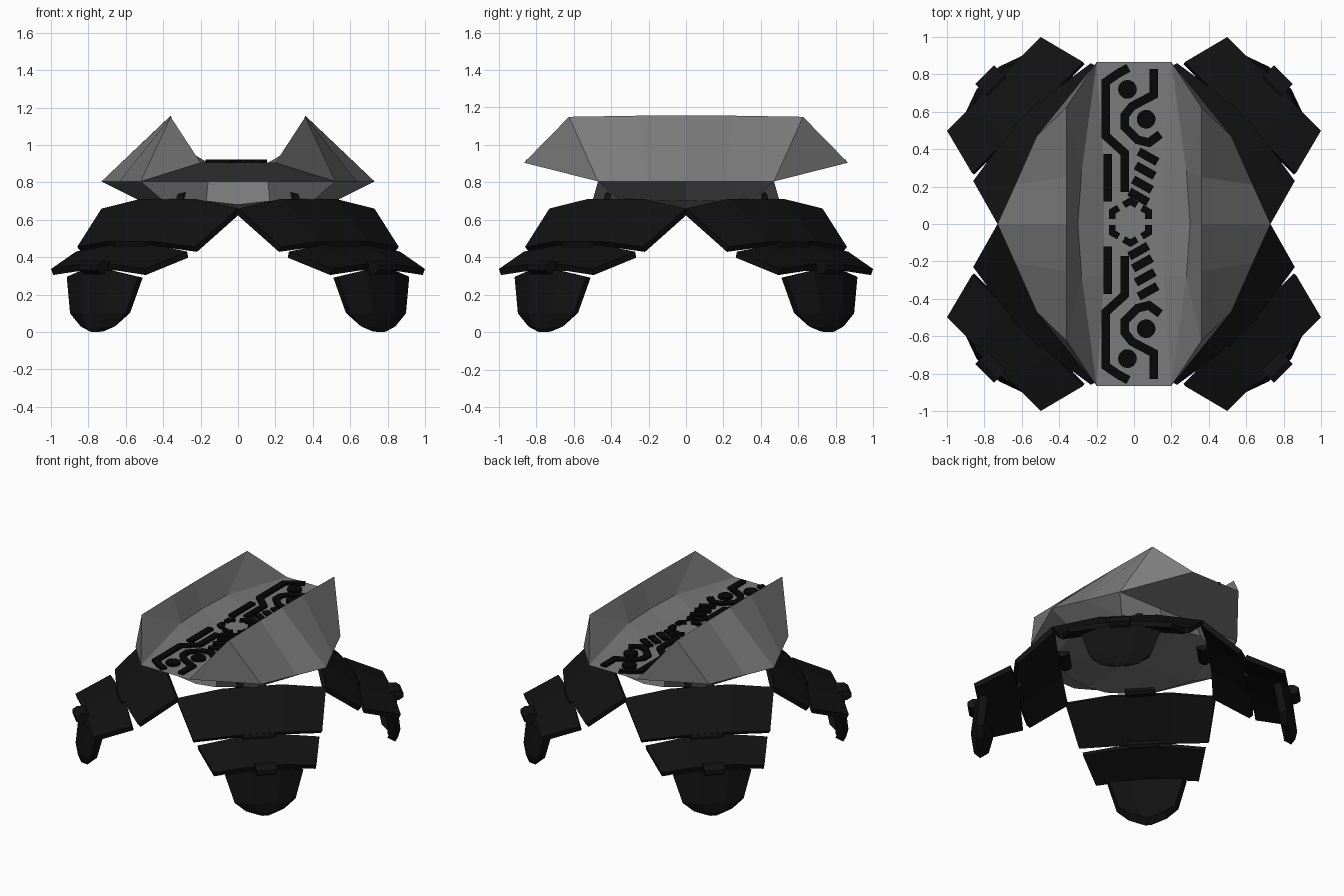
import bpy, bmesh, math
from mathutils import Vector, Matrix

if "Cube" in bpy.data.objects:
    bpy.data.objects.remove(bpy.data.objects["Cube"])


def material(name, v):
    m = bpy.data.materials.new(name)
    m.diffuse_color = (v, v, v, 1)
    m.use_nodes = True
    m.node_tree.nodes["Principled BSDF"].inputs["Base Color"].default_value = m.diffuse_color
    return m


GREY = material("grey_shell", 0.2)
DARK = material("dark_plate", 0.006)
BLACK = material("black_inlay", 0.002)


def finish(bm, name, mat, recalc=True):
    bmesh.ops.remove_doubles(bm, verts=bm.verts, dist=0.0005)
    if recalc:
        bmesh.ops.recalc_face_normals(bm, faces=bm.faces)
    me = bpy.data.meshes.new(name)
    bm.to_mesh(me)
    bm.free()
    me.materials.append(mat)
    ob = bpy.data.objects.new(name, me)
    bpy.context.collection.objects.link(ob)
    return ob


def quarter_mirrored(name, pts, faces, mat):
    """Build one quadrant and reflect it across x and y."""
    bm = bmesh.new()
    for sx in (1, -1):
        for sy in (1, -1):
            vs = {k: bm.verts.new((p[0] * sx, p[1] * sy, p[2])) for k, p in pts.items()}
            for f in faces:
                bm.faces.new([vs[k] for k in f.split()])
    return finish(bm, name, mat)


# Shell: twin ridges, trench floor, tapering ends, and lower hull
shell_pts = {
    "tip": (.2, .865, .905), "tip0": (0, .865, .905),
    "peak": (.36, .625, 1.15), "ridgem": (.36, .25, 1.156), "ridge": (.36, 0, 1.157),
    "q": (.52, .47, .805), "edge": (.635, .21, .805), "r": (.73, 0, .805),
    "dent": (.28, .28, .975), "dent0": (.3, 0, .97),
    "floor": (.16, .28, .905), "floor0": (.16, 0, .905),
    "mid": (0, .28, .905), "mid0": (0, 0, .905),
    "u": (.16, .47, .805), "u0": (0, .47, .805),
    "v": (.17, .5, .70), "v0": (0, .5, .68),
    "w": (.41, .36, .71), "s": (.52, 0, .70),
    "b0": (0, 0, .66),
}
quarter_mirrored("shell", shell_pts, [
    "peak q edge ridgem", "ridgem edge r ridge", "tip q peak",
    "tip peak dent", "peak ridgem dent", "ridgem ridge dent0 dent",
    "dent dent0 floor0 floor", "tip dent floor",
    "tip0 tip floor mid", "mid floor floor0 mid0",
    "tip0 u0 u tip", "tip u q",
    "u0 v0 v u", "u v w q", "q w edge", "edge w s r",
    "v0 b0 v", "v b0 w", "w b0 s",
], GREY)


# Leg helpers; local axes: x = outward distance, y = across, z = up
def plate(name, rows, thick, rot):
    """rows: (edge d, middle d, half width, edge z, middle z)."""
    bm = bmesh.new()
    grid = []
    for de, dm, t, ze, zm in rows:
        grid.append([bm.verts.new(p) for p in (
            (de, -t, ze), (dm, -t * .4, zm), (dm, t * .4, zm), (de, t, ze))])
    for a, b in zip(grid, grid[1:]):
        for i in range(3):
            bm.faces.new((a[i], b[i], b[i + 1], a[i + 1]))
    bm.normal_update()
    for f in bm.faces:
        if f.normal.dot(Vector((1, 0, .3))) < 0:
            f.normal_flip()
    ob = finish(bm, name, DARK, recalc=False)
    ob.rotation_euler.z = rot
    mod = ob.modifiers.new("thickness", "SOLIDIFY")
    mod.thickness = thick
    mod.offset = -1
    mod.use_even_offset = True
    return ob


def hinge(name, loc, half, radius, sides, rot, squash=1):
    bm = bmesh.new()
    bmesh.ops.create_cone(bm, cap_ends=True, segments=sides, radius1=radius,
                          radius2=radius, depth=half * 2)
    m = Matrix.Translation(loc) @ Matrix.Diagonal((1, 1, squash, 1)) @ \
        Matrix.Rotation(math.pi / 2, 4, 'X') @ Matrix.Rotation(math.pi / sides, 4, 'Z')
    bmesh.ops.transform(bm, matrix=m, verts=bm.verts)
    ob = finish(bm, name, DARK)
    ob.rotation_euler.z = rot


# Four legs on the diagonals
for i in range(4):
    a = math.radians(45 + 90 * i)
    n = str(i + 1)
    plate("upper_leg_plate_" + n, [
        (.516, .53, .516, .66, .712), (.771, .81, .445, .455, .485)], .035, a)
    plate("middle_leg_plate_" + n, [
        (.805, .80, .42, .43, .465), (1.06, 1.06, .354, .337, .36)], .035, a)
    plate("foot_plate_" + n, [
        (1.025, 1.075, .27, .295, .33), (1.06, 1.105, .21, .10, .10),
        (1.06, 1.095, .13, .03, .025), (1.07, 1.085, .05, .003, 0)], .055, a)
    hinge("hip_hinge_" + n, (.475, 0, .71), .1, .045, 10, a)
    hinge("knee_hinge_" + n, (.79, 0, .46), .11, .035, 8, a, .8)
    hinge("ankle_hinge_" + n, (1.075, 0, .345), .07, .058, 8, a, .65)


# Inlay strokes laid in the trench
def ribbon(bm, pts, w=.046):
    pts = [Vector(p) for p in pts]
    dirs = [(b - a).normalized() for a, b in zip(pts, pts[1:])]
    rings = []
    for i, p in enumerate(pts):
        d0, d1 = dirs[max(i - 1, 0)], dirs[min(i, len(dirs) - 1)]
        d = (d0 + d1).normalized()
        off = Vector((-d.y, d.x)) * (w / 2 / max(d.dot(d0), .5))
        rings.append([bm.verts.new((q.x, q.y, z)) for q, z in (
            (p + off, .9), (p - off, .9), (p - off, .922), (p + off, .922))])
    for r, s in zip(rings, rings[1:]):
        for k in range(4):
            bm.faces.new((r[k], r[(k + 1) % 4], s[(k + 1) % 4], s[k]))
    bm.faces.new(rings[0])
    bm.faces.new(rings[-1][::-1])


# Long hooked line, short bar, hook round the dot, then four slanted bars
strokes = [
    [(-.03, .835), (-.085, .805), (-.15, .76), (-.15, .47), (-.05, .38), (-.05, .17)],
    [(-.14, .375), (-.14, .12)],
    [(.105, .83), (.105, .69), (-.01, .63), (-.05, .58), (-.05, .52),
     (.02, .45), (.08, .435), (.14, .48)],
] + [[(x - .05, y + .028), (x + .05, y - .028)]
     for x, y in ((.075, .36), (.06, .285), (.045, .21), (.025, .145))]
bm = bmesh.new()
for s in (1, -1):
    for st in strokes:
        ribbon(bm, [(x, y * s) for x, y in st])
    for x, y in ((-.035, .72), (.065, .56)):
        bmesh.ops.create_cone(bm, cap_ends=True, segments=20, radius1=.05, radius2=.05,
                              depth=.022, matrix=Matrix.Translation((x, y * s, .911)))
# Broken hexagon in the centre, one angled piece per corner
c = [Vector((-.02 + .112 * math.cos(math.radians(30 + 60 * j)),
             .01 + .112 * math.sin(math.radians(30 + 60 * j)))) for j in range(6)]
for k in range(6):
    ribbon(bm, [c[k].lerp(c[k - 1], .36), c[k], c[k].lerp(c[(k + 1) % 6], .36)], .036)
finish(bm, "trench_inlay", BLACK)
